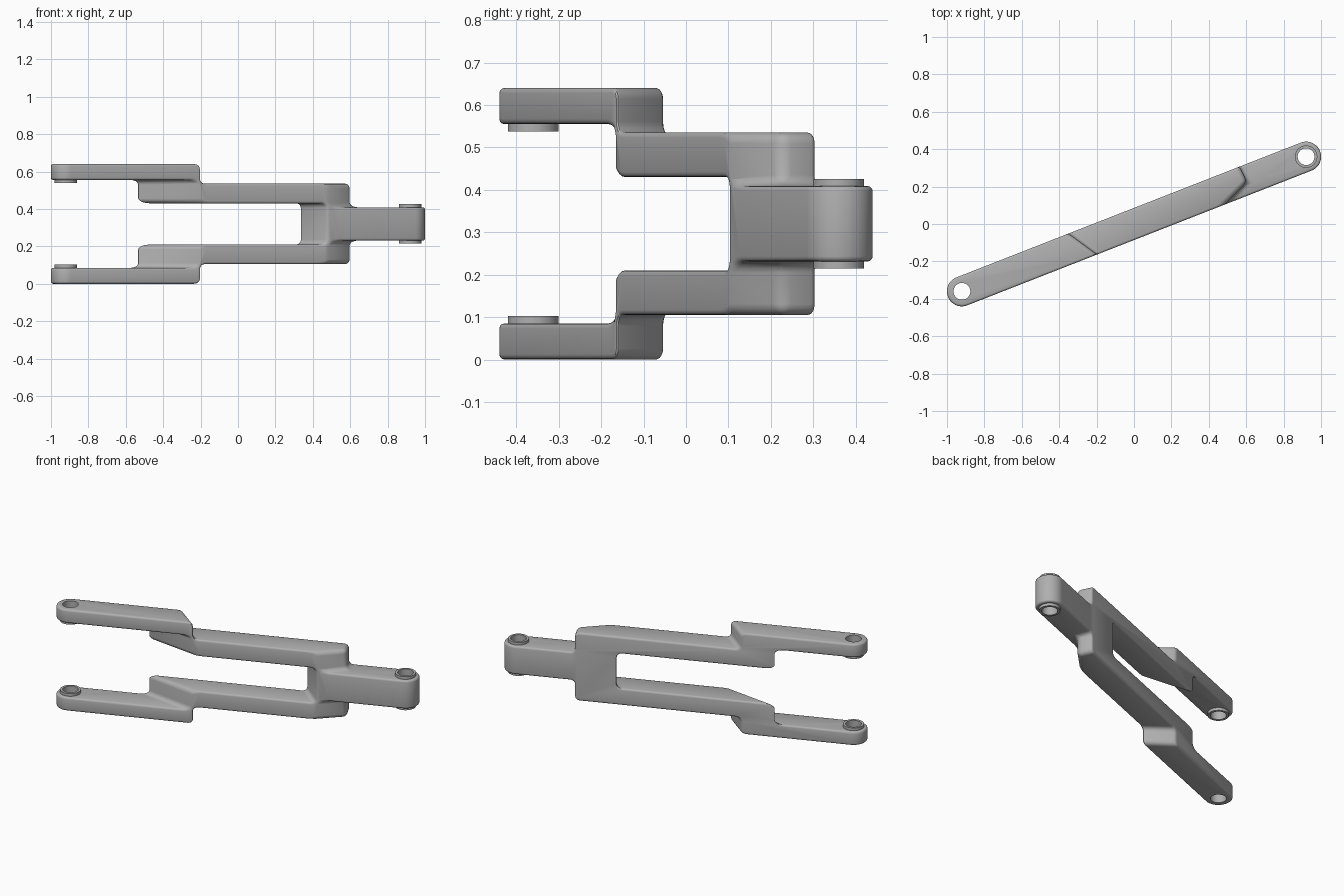
import bpy, bmesh, math
from mathutils import Matrix

cube = bpy.data.objects.get("Cube")
if cube:
    bpy.data.objects.remove(cube, do_unlink=True)

HALF = 0.08            # half width of the link
PIN = 0.988            # distance of the pin holes from the middle
END = PIN + HALF
MID_Z = 0.32
TILT = Matrix.Rotation(math.atan2(0.36, 0.92), 4, "Z")

metal = bpy.data.materials.new("grey metal")
metal.use_nodes = True
metal.diffuse_color = (0.43, 0.43, 0.43, 1)
metal.node_tree.nodes["Principled BSDF"].inputs["Base Color"].default_value = metal.diffuse_color


def finish(bm, name):
    """Turn a bmesh into a coloured object in the tilted link frame."""
    bmesh.ops.recalc_face_normals(bm, faces=bm.faces)
    mesh = bpy.data.meshes.new(name)
    bm.to_mesh(mesh)
    bm.free()
    mesh.transform(TILT)
    mesh.materials.append(metal)
    obj = bpy.data.objects.new(name, mesh)
    bpy.context.collection.objects.link(obj)
    return obj


def activate(obj):
    bpy.ops.object.select_all(action="DESELECT")
    obj.select_set(True)
    bpy.context.view_layer.objects.active = obj


def in_side(edge):
    a, b = (v.co.y for v in edge.verts)
    return abs(a - b) < 1e-4 and abs(abs(a) - HALF) < 1e-4


# Side profile of the upper half: (front position, back position, height)
def step(front, back, *heights):
    return [(front, back, z) for z in heights]


outer = (step(-END, -END, 0.64) + step(-0.243, -0.344, 0.64, 0.535)
         + step(0.49, 0.637, 0.535, 0.409) + step(END, END, 0.409))
inner = (step(0.48, 0.386, 0.43) + step(-0.25, -0.55, 0.43, 0.555)
         + step(-END, -END, 0.555))


def mirrored(chain):
    return [(f, b, 2 * MID_Z - z) for f, b, z in reversed(chain)]


profile = outer + mirrored(outer) + mirrored(inner) + inner

# Link body: the profile carried across the width, with slanted steps
bm = bmesh.new()
rows = []
for v in (-HALF, -0.011, HALF):
    t = (v + HALF) / (2 * HALF)
    row = []
    for front, back, z in profile:
        u = front + (back - front) * t
        if front == 0.49 and abs(v) < HALF:
            u = 0.645          # corner of the chamfered shoulder
        row.append(bm.verts.new((u, v, z)))
    rows.append(row)
count = len(profile)
for a, b in zip(rows, rows[1:]):
    for i in range(count):
        j = (i + 1) % count
        bm.faces.new((a[i], a[j], b[j], b[i]))
bm.faces.new(rows[0])
bm.faces.new(rows[-1])
bmesh.ops.recalc_face_normals(bm, faces=bm.faces)
bmesh.ops.dissolve_limit(bm, angle_limit=math.radians(1),
                         verts=bm.verts[:], edges=bm.edges[:])

# Round the three ends
ends = [e for e in bm.edges if in_side(e)
        and all(abs(v.co.x) > END - 0.01 for v in e.verts)]
bmesh.ops.bevel(bm, geom=ends, offset=HALF - 0.001, segments=10, profile=0.5,
                affect="EDGES", clamp_overlap=False)

# Fillet the steps and the slot
steps = [e for e in bm.edges if not in_side(e) and e.calc_face_angle(0) > 0.5
         and all(abs(v.co.x) < 0.8 for v in e.verts)]
bmesh.ops.bevel(bm, geom=steps, offset=0.026, segments=4, profile=0.5,
                affect="EDGES", clamp_overlap=False)
body = finish(bm, "link_body")

soften = body.modifiers.new("soft edges", "BEVEL")
soften.width = 0.012
soften.segments = 3
soften.limit_method = "ANGLE"
soften.angle_limit = math.radians(32)
soften.use_clamp_overlap = False

# Pin holes
bm = bmesh.new()
for u in (-PIN, PIN):
    bmesh.ops.create_cone(bm, cap_ends=True, segments=40, radius1=0.045,
                          radius2=0.045, depth=1,
                          matrix=Matrix.Translation((u, 0, MID_Z)))
cutter = finish(bm, "hole_cutter")
cutter.hide_render = True
cut = body.modifiers.new("pin holes", "BOOLEAN")
cut.operation = "DIFFERENCE"
cut.solver = "EXACT"
cut.object = cutter
activate(body)
for mod in list(body.modifiers):
    bpy.ops.object.modifier_apply(modifier=mod.name)
bpy.data.objects.remove(cutter, do_unlink=True)
bpy.ops.object.shade_smooth_by_angle(angle=math.radians(35))


# Raised bushing rings around the holes
def bushing(name, u, low, high):
    bm = bmesh.new()
    section = [(0.045, low), (0.06, low), (0.06, high), (0.045, high)]
    verts = [bm.verts.new((r, 0, z)) for r, z in section]
    edges = [bm.edges.new((verts[i], verts[(i + 1) % 4])) for i in range(4)]
    bmesh.ops.spin(bm, geom=verts + edges, angle=math.tau, steps=40,
                   axis=(0, 0, 1), cent=(0, 0, 0))
    bmesh.ops.remove_doubles(bm, verts=bm.verts, dist=1e-5)
    bmesh.ops.translate(bm, verts=bm.verts, vec=(u, 0, 0))
    obj = finish(bm, name)
    activate(obj)
    bpy.ops.object.shade_smooth_by_angle(angle=math.radians(35))


bushing("upper_fork_bushing", -PIN, 0.538, 0.557)
bushing("lower_fork_bushing", -PIN, 0.083, 0.102)
bushing("upper_tongue_bushing", PIN, 0.407, 0.426)
bushing("lower_tongue_bushing", PIN, 0.214, 0.233)
